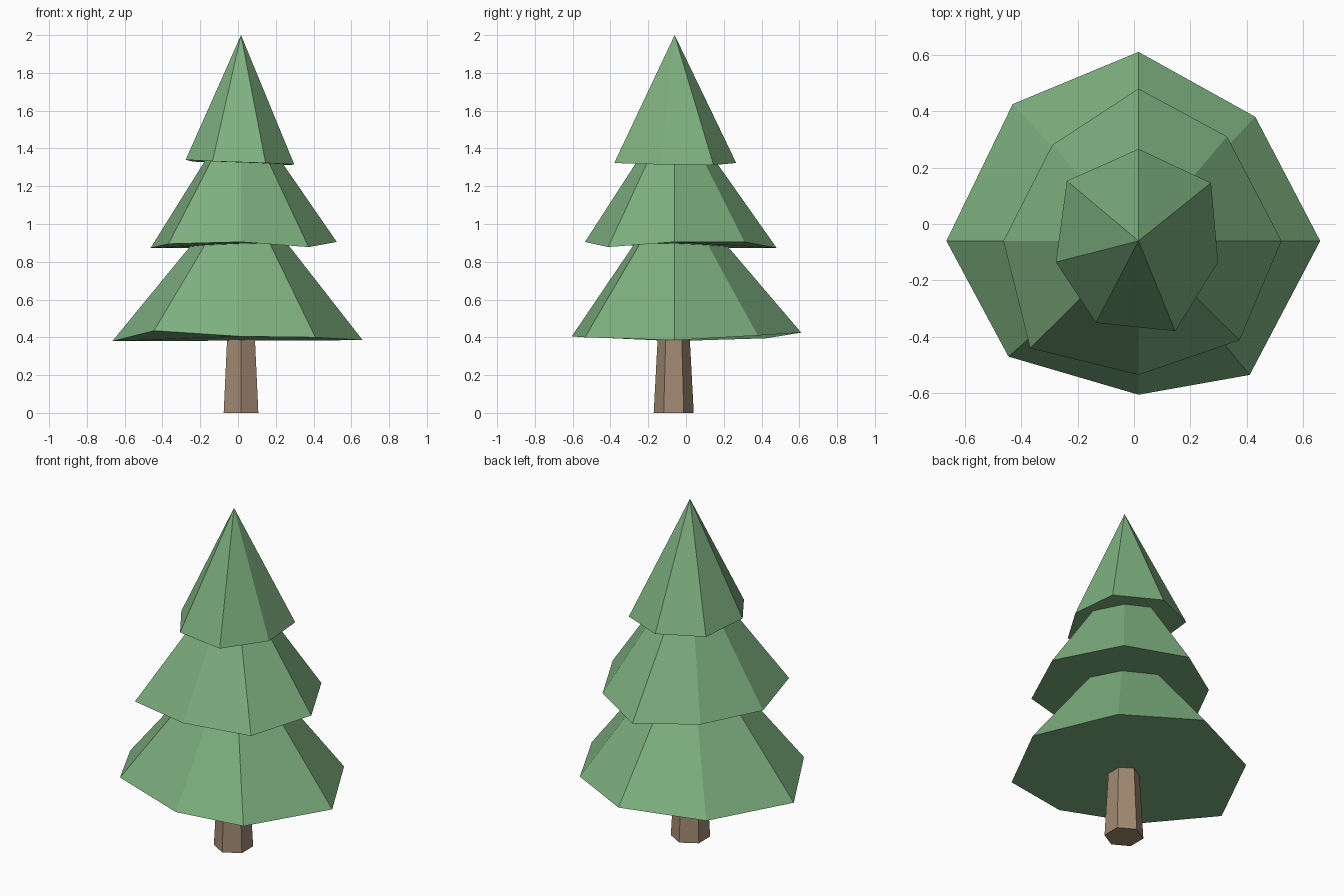
import bpy
import bmesh
from math import cos, sin, radians
from mathutils import Vector

default_cube = bpy.data.objects.get("Cube")
if default_cube:
    bpy.data.objects.remove(default_cube, do_unlink=True)

# The trunk axis sits slightly off centre
AXIS_X, AXIS_Y = 0.016, -0.06


def make_material(name, colour):
    material = bpy.data.materials.new(name)
    material.use_nodes = True
    material.diffuse_color = (*colour, 1)
    shader = material.node_tree.nodes["Principled BSDF"]
    shader.inputs["Base Color"].default_value = (*colour, 1)
    shader.inputs["Roughness"].default_value = 0.9
    return material


def add_object(name, bm, material):
    bmesh.ops.recalc_face_normals(bm, faces=bm.faces[:])
    mesh = bpy.data.meshes.new(name)
    bm.to_mesh(mesh)
    bm.free()
    mesh.materials.append(material)
    obj = bpy.data.objects.new(name, mesh)
    bpy.context.scene.collection.objects.link(obj)
    return obj


def make_tier(name, rim_points, peak_height, material):
    """A faceted cone with an uneven rim and a closed underside."""
    bm = bmesh.new()
    rim = [bm.verts.new(Vector(point)) for point in rim_points]
    peak = bm.verts.new((AXIS_X, AXIS_Y, peak_height))
    for here, after in zip(rim, rim[1:] + rim[:1]):
        bm.faces.new((here, after, peak))
    bm.faces.new(list(reversed(rim)))
    return add_object(name, bm, material)


def make_trunk(name, bottom_radius, top_radius, height, material):
    """A tapered six-sided post with corners to the front and back."""
    bm = bmesh.new()
    rings = []
    for radius, z in ((bottom_radius, 0), (top_radius, height)):
        ring = []
        for side in range(6):
            angle = radians(90 + 60 * side)
            ring.append(bm.verts.new((AXIS_X + radius * cos(angle),
                                      AXIS_Y - 0.005 + radius * sin(angle), z)))
        rings.append(ring)
    lower, upper = rings
    for side in range(6):
        after = (side + 1) % 6
        bm.faces.new((lower[side], lower[after], upper[after], upper[side]))
    bm.faces.new(list(reversed(lower)))
    bm.faces.new(upper)
    return add_object(name, bm, material)


needle_green = make_material("needle green", (0.205, 0.43, 0.21))
bark_brown = make_material("bark brown", (0.36, 0.255, 0.165))

# Trunk
make_trunk("trunk", 0.106, 0.082, 0.45, bark_brown)

# Foliage tiers, rims listed clockwise from the back
make_tier("lower_foliage", [
    (AXIS_X, .61, .425), (.43, .38, .41), (.66, AXIS_Y, .385), (.41, -.535, .4),
    (AXIS_X, -.605, .405), (-.445, -.47, .435), (-.665, AXIS_Y, .38), (-.43, .425, .395),
], 1.21, needle_green)

make_tier("middle_foliage", [
    (AXIS_X, .48, .873), (.33, .31, .905), (.523, AXIS_Y, .905), (.374, -.412, .878),
    (AXIS_X, -.535, .905), (-.368, -.44, .895), (-.463, AXIS_Y, .873), (-.29, .28, .873),
], 1.64, needle_green)

make_tier("top_foliage", [
    (AXIS_X, .266, 1.323), (.273, .146, 1.312), (.298, -.135, 1.315), (.146, -.38, 1.323),
    (-.135, -.35, 1.332), (-.277, -.135, 1.34), (-.238, .153, 1.33),
], 2, needle_green)
